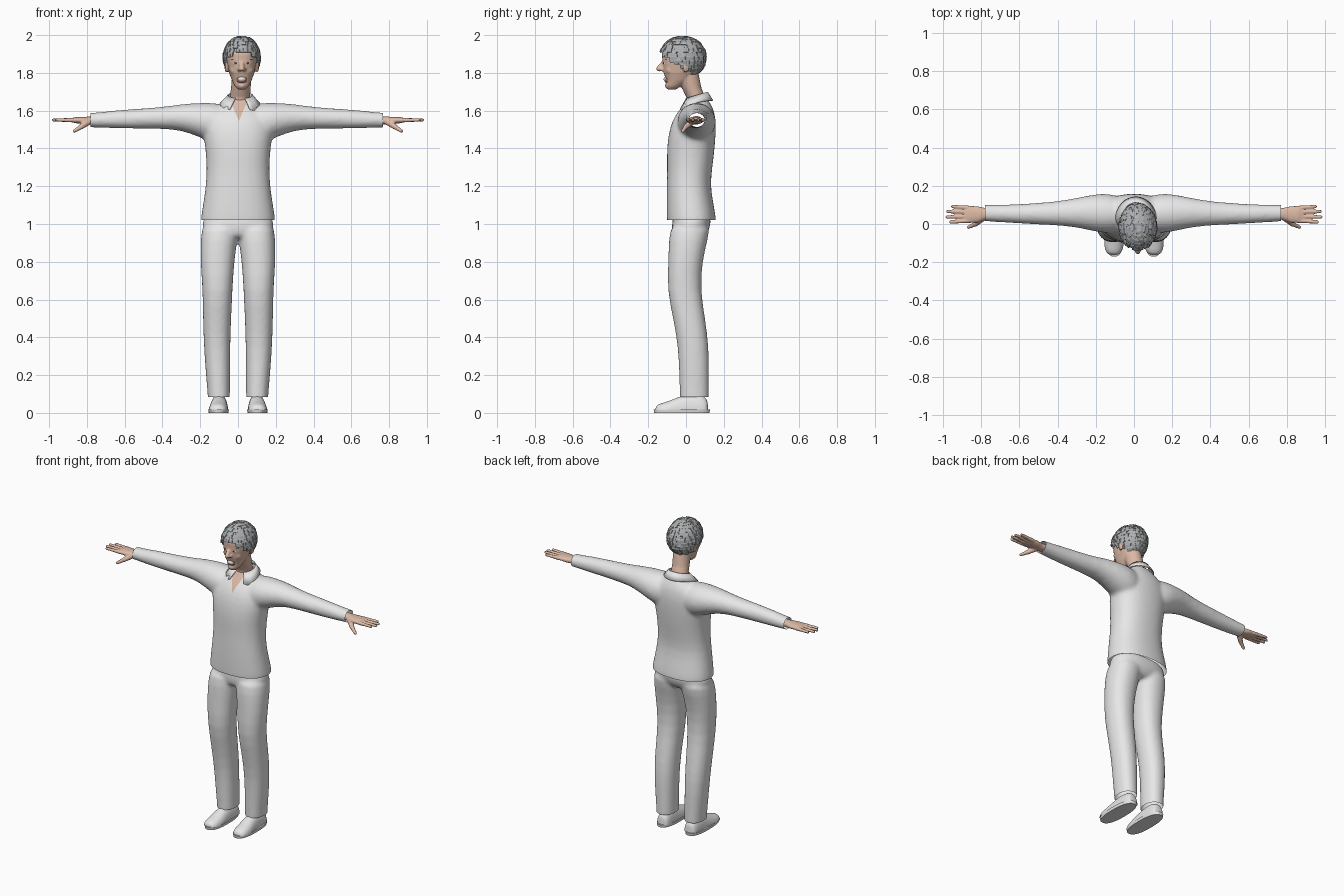
import bpy, bmesh, math, random
from mathutils import Vector, Matrix

if "Cube" in bpy.data.objects:
    bpy.data.objects.remove(bpy.data.objects["Cube"])
random.seed(4)
HEAD_X = 0.02


def material(name, r, g, b):
    mat = bpy.data.materials.new(name)
    mat.use_nodes = True
    mat.diffuse_color = (r, g, b, 1)
    for node in mat.node_tree.nodes:
        if node.type == 'BSDF_PRINCIPLED':
            node.inputs["Base Color"].default_value = (r, g, b, 1)
            node.inputs["Roughness"].default_value = 0.8
    return mat


CLOTH = material("light grey cloth", 0.8, 0.8, 0.8)
SKIN = material("warm skin", 0.72, 0.49, 0.38)
HAIR = material("grey hair", 0.42, 0.43, 0.44)
WHITE = material("eye and tooth white", 0.8, 0.8, 0.78)
DARK = material("dark iris", 0.08, 0.12, 0.16)
LIP = material("lip red", 0.4, 0.16, 0.13)


def loft(bm, axis, rows, power=2.3, side=1, count=24):
    """Closed tube through rows of (position, centre a, centre b, radius a, radius b)."""
    rings = []
    for t, a, b, ra, rb in rows:
        ring = []
        for i in range(count):
            c, s = math.cos(math.tau * i / count), math.sin(math.tau * i / count)
            u = a + ra * math.copysign(abs(c) ** (2 / power), c)
            v = b + rb * math.copysign(abs(s) ** (2 / power), s)
            p = {'x': (t, u, v), 'y': (u, t, v), 'z': (u, v, t)}[axis]
            ring.append(bm.verts.new((p[0] * side, p[1], p[2])))
        rings.append(ring)
    faces = [bm.faces.new(rings[0]), bm.faces.new(rings[-1])]
    for low, high in zip(rings, rings[1:]):
        for i in range(count):
            j = (i + 1) % count
            faces.append(bm.faces.new((low[i], low[j], high[j], high[i])))
    bmesh.ops.recalc_face_normals(bm, faces=faces)


def ball(bm, centre, size):
    mat = Matrix.Translation(centre) @ Matrix.Diagonal((*size, 1))
    bmesh.ops.create_uvsphere(bm, u_segments=20, v_segments=12, radius=1, matrix=mat)


def limb(bm, start, end, r1, r2):
    p, q = Vector(start), Vector(end)
    turn = (q - p).to_track_quat('Z', 'Y').to_matrix().to_4x4()
    bmesh.ops.create_cone(bm, cap_ends=True, segments=14, radius1=r1, radius2=r2,
                          depth=(q - p).length, matrix=Matrix.Translation((p + q) / 2) @ turn)
    ball(bm, p, (r1,) * 3)
    ball(bm, q, (r2,) * 3)


def make(name, bm, *mats, smooth=True):
    mesh = bpy.data.meshes.new(name)
    bm.to_mesh(mesh)
    bm.free()
    ob = bpy.data.objects.new(name, mesh)
    bpy.context.collection.objects.link(ob)
    for mat in mats:
        mesh.materials.append(mat)
    mesh.polygons.foreach_set("use_smooth", [smooth] * len(mesh.polygons))
    return ob


def fuse(name, bm, voxel, relax, cuts, *mats, subdivide=1):
    """Weld overlapping shells into one skin, then trim it open along planes."""
    ob = make(name, bm)
    if subdivide:
        ob.modifiers.new("round", 'SUBSURF').levels = subdivide
    remesh = ob.modifiers.new("weld", 'REMESH')
    remesh.mode = 'VOXEL'
    remesh.voxel_size = voxel
    soften = ob.modifiers.new("relax", 'SMOOTH')
    soften.iterations = relax
    view = bpy.context.evaluated_depsgraph_get()
    mesh = bpy.data.meshes.new_from_object(ob.evaluated_get(view))
    bpy.data.objects.remove(ob)
    out = bmesh.new()
    out.from_mesh(mesh)
    for point, normal in cuts:
        geom = out.verts[:] + out.edges[:] + out.faces[:]
        bmesh.ops.bisect_plane(out, geom=geom, plane_co=point, plane_no=normal, clear_outer=True)
    return make(name, out, *mats)


# Shirt: torso and sleeves welded, open at hem and cuffs
bm = bmesh.new()
loft(bm, 'z', [(.96, 0, .03, .2, .13), (1.02, 0, .03, .2, .132), (1.1, 0, .022, .187, .126),
               (1.2, 0, .013, .171, .116), (1.3, 0, .02, .166, .12), (1.4, 0, .025, .173, .128),
               (1.5, 0, .035, .19, .125), (1.57, 0, .047, .17, .11), (1.62, 0, .06, .12, .082),
               (1.65, .01, .06, .075, .06), (1.68, .01, .06, .06, .05)])
for side in (1, -1):
    loft(bm, 'x', [(.04, .05, 1.53, .09, .1), (.13, .055, 1.535, .105, .108),
                   (.2, .058, 1.55, .1, .092), (.3, .06, 1.566, .077, .07),
                   (.4, .055, 1.561, .063, .057), (.6, .053, 1.556, .051, .051),
                   (.7, .055, 1.552, .046, .044), (.77, .057, 1.55, .044, .038),
                   (.84, .057, 1.55, .044, .038)], 2, side)
shirt = fuse("shirt", bm, .012, 6,
             [((0, 0, 1.02), (0, 0, -1)), ((.768, 0, 0), (1, 0, 0)), ((-.78, 0, 0), (-1, 0, 0))],
             CLOTH, SKIN)

# Open neckline cut as a V into the shirt front
bm = bmesh.new()
bm.from_mesh(shirt.data)
V_LOW = Vector((.005, 0, 1.545))
for side in (1, -1):
    front = [f for f in bm.faces if f.calc_center_median().y < .03
             and f.calc_center_median().z > 1.5 and abs(f.calc_center_median().x) < .12]
    geom = front + list({e for f in front for e in f.edges}) + list({v for f in front for v in f.verts})
    bmesh.ops.bisect_plane(bm, geom=geom, plane_co=V_LOW, plane_no=(side, 0, -.42))
for f in bm.faces:
    c = f.calc_center_median() - V_LOW
    if c.y < .03 and c.z > 0 and abs(c.x) < .42 * c.z:
        f.material_index = 1
bm.to_mesh(shirt.data)
bm.free()

# Collar: folded band, open at the front and dropping to two points
bm = bmesh.new()
pairs = []
for i in range(25):
    a = math.radians(24 + 312 * i / 24)
    s, c = math.sin(a), math.cos(a)
    f = (1 + c) / 2
    tip = .015 if i in (1, 23) else 0
    top = bm.verts.new((.012 + .066 * s, .055 - .06 * c, 1.7 - .035 * f))
    low = bm.verts.new((.01 + (.095 + .04 * f * f) * s, .052 - .092 * c, 1.655 - .05 * f * f - tip))
    pairs.append((top, low))
for (a, b), (c, d) in zip(pairs, pairs[1:]):
    bm.faces.new((a, b, d, c))
collar = make("collar", bm, CLOTH)
collar.modifiers.new("thickness", 'SOLIDIFY').thickness = .006

# Trousers: hips and legs welded, open at the hems
bm = bmesh.new()
loft(bm, 'z', [(.92, 0, .015, .15, .07), (.95, 0, .02, .185, .095), (1, 0, .03, .194, .105),
               (1.07, 0, .03, .175, .1)])
for side in (1, -1):
    loft(bm, 'z', [(1.02, .09, .03, .1, .108), (.92, .1, .012, .098, .104), (.8, .11, -.004, .09, .09),
                   (.65, .108, -.012, .079, .089), (.5, .111, .017, .075, .085),
                   (.35, .111, .04, .07, .082), (.2, .106, .043, .064, .079),
                   (.08, .101, .045, .058, .077), (.02, .101, .045, .058, .077)], 2.2, side)
fuse("trousers", bm, .011, 5, [((0, 0, .083), (0, 0, -1))], CLOTH)

for side, word in ((1, "left"), (-1, "right")):
    # Shoes: rounded upper over a flat sole
    bm = bmesh.new()
    loft(bm, 'y', [(.12, .099, .01, .035, .06), (.09, .099, .01, .046, .085), (.03, .1, .01, .046, .095),
                   (-.03, .101, .01, .049, .08), (-.09, .104, .01, .054, .052),
                   (-.14, .106, .01, .048, .04), (-.165, .106, .01, .028, .025)], 2.2, side)
    fuse(word + "_shoe", bm, .007, 3, [((0, 0, .015), (0, 0, -1))], CLOTH)
    bm = bmesh.new()
    loft(bm, 'z', [(0, .103, -.022, .052, .146), (.018, .103, -.022, .055, .149)], 2.5, side, 36)
    make(word + "_sole", bm, CLOTH, smooth=False)

    # Hands: palm, four fingers and a drooping thumb
    bm = bmesh.new()
    loft(bm, 'x', [(.72, .055, 1.55, .028, .022), (.78, .053, 1.548, .031, .021),
                   (.82, .05, 1.548, .043, .019), (.86, .05, 1.55, .045, .016),
                   (.885, .05, 1.55, .04, .01)], 2.2, side)
    for y0, y1, reach in ((.084, .092, .95), (.062, .066, .975), (.039, .037, .978), (.017, .01, .96)):
        limb(bm, (side * .86, y0, 1.549), (side * reach, y1, 1.551), .012, .0085)
    limb(bm, (side * .79, .032, 1.542), (side * .83, .0, 1.515), .018, .014)
    limb(bm, (side * .83, .0, 1.515), (side * .866, -.017, 1.492), .013, .009)
    fuse(word + "_hand", bm, .005, 2, [], SKIN, subdivide=0)

# Head and neck with nose, brow, cheeks, lips and ears
bm = bmesh.new()
X = HEAD_X
loft(bm, 'z', [(1.712, X, -.075, .02, .022), (1.73, X, -.065, .037, .04), (1.76, X, -.043, .052, .062),
               (1.8, X, -.033, .067, .086), (1.85, X, -.025, .077, .1), (1.9, X, -.02, .082, .107),
               (1.95, X, -.02, .07, .09), (1.975, X, -.02, .04, .05)])
loft(bm, 'z', [(1.6, .005, .06, .06, .05), (1.67, .01, .052, .054, .05), (1.72, .015, .03, .052, .052),
               (1.78, X, .01, .052, .06), (1.82, X, 0, .05, .06)], 2)
limb(bm, (X, -.115, 1.862), (X, -.143, 1.822), .009, .015)
limb(bm, (X - .032, -.105, 1.873), (X + .032, -.105, 1.873), .013, .013)
ball(bm, (X, -.094, 1.733), (.022, .018, .018))
for side in (1, -1):
    ball(bm, (X + side * .013, -.127, 1.819), (.011, .014, .01))
    ball(bm, (X + side * .04, -.083, 1.815), (.022, .024, .024))
    ball(bm, (X + side * .081, .0, 1.835), (.011, .019, .033))
fuse("head", bm, .006, 2, [], SKIN, subdivide=0)

# Open smiling mouth with teeth
bm = bmesh.new()
ball(bm, (X, -.093, 1.765), (.03, .022, .023))
make("mouth", bm, LIP)
bm = bmesh.new()
ball(bm, (X, -.097, 1.767), (.024, .0215, .016))
make("teeth", bm, WHITE)

# Eyes and brows
for side, word in ((1, "left"), (-1, "right")):
    x = X + side * .032
    for part, size, y, mat in (("eye", .014, -.106, WHITE), ("iris", .0065, -.1155, DARK)):
        bm = bmesh.new()
        ball(bm, (x, y, 1.851), (size, size * .9, size * .8))
        make(word + "_" + part, bm, mat)
    bm = bmesh.new()
    limb(bm, (x - side * .016, -.118, 1.872), (x + side * .022, -.106, 1.871), .005, .003)
    make(word + "_brow", bm, HAIR)

# Hair: scalp cap covered with overlapping tufts
CENTRE = Vector((HEAD_X, -.017, 1.882))


def scalp(polar, turn, grow):
    return CENTRE + Vector((.097 * math.sin(polar) * math.sin(turn),
                            .121 * math.sin(polar) * math.cos(turn),
                            .111 * math.cos(polar))) * grow


def is_hair(p):
    return p.z > 1.82 - .67 * p.y


bm = bmesh.new()
ball(bm, CENTRE, (.097, .121, .111))
bare = [f for f in bm.faces if not is_hair(f.calc_center_median())]
bmesh.ops.delete(bm, geom=bare, context='FACES')
make("scalp_hair", bm, HAIR)

bm = bmesh.new()
for row in range(13):
    polar = .08 + row * .19
    count = max(5, int(30 * math.sin(polar)))
    for k in range(count):
        turn = math.tau * (k + random.uniform(.2, .8)) / count
        if not is_hair(scalp(polar + .2, turn, 1)):
            continue
        wide = 2.6 / count
        lift = random.uniform(1.03, 1.065)
        rail = []
        for step, grow in ((0, 1.0), (.14, lift), (.3, lift - .005)):
            rail.append([bm.verts.new(scalp(polar + step, turn + w * wide, grow)) for w in (-1, 1)])
        for (a, b), (c, d) in zip(rail, rail[1:]):
            bm.faces.new((a, b, d, c))
tufts = make("hair_tufts", bm, HAIR, smooth=False)
tufts.modifiers.new("thickness", 'SOLIDIFY').thickness = .005
